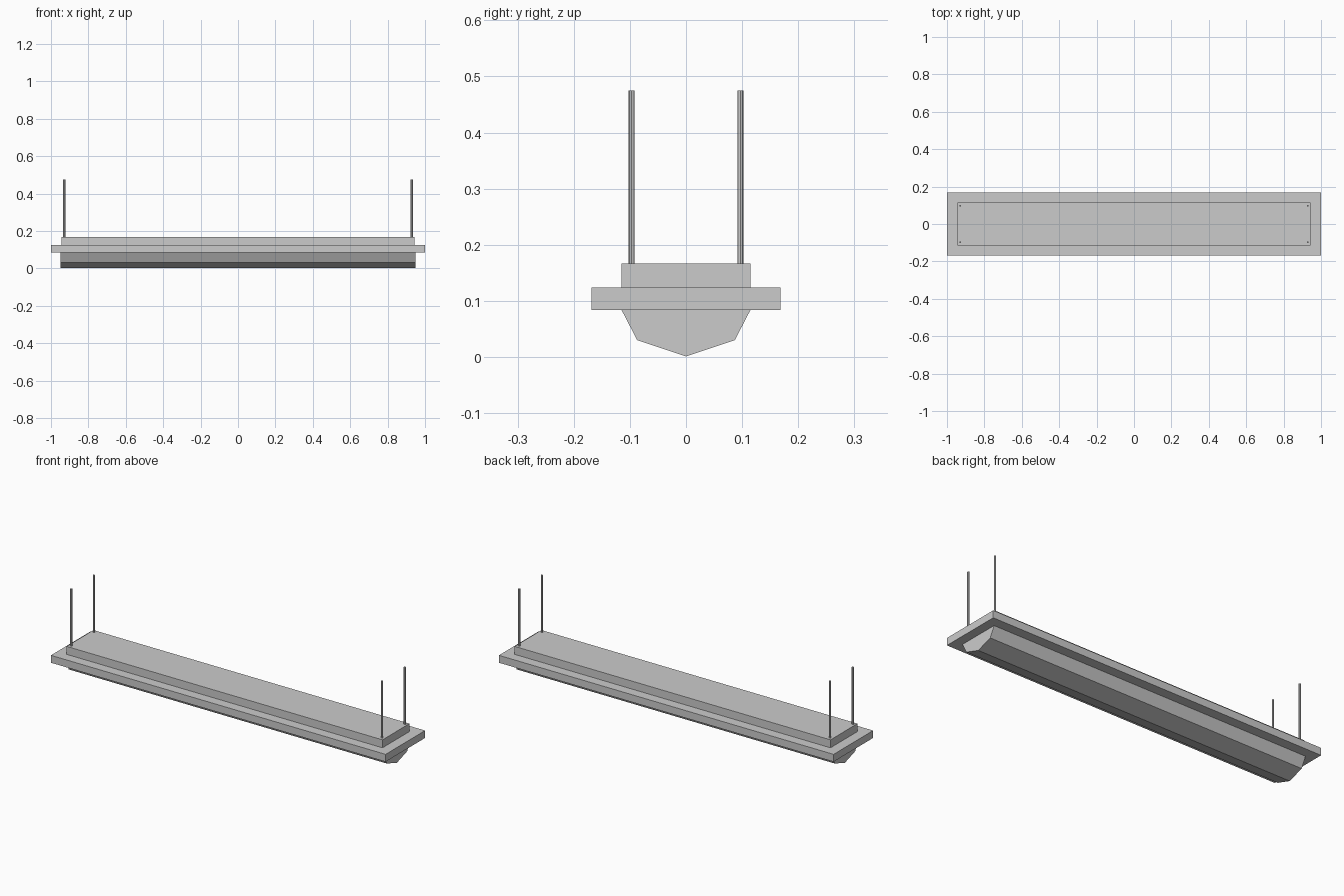
import bpy, bmesh

if "Cube" in bpy.data.objects:
    bpy.data.objects.remove(bpy.data.objects["Cube"])


def box(name, sx, sy, z0, z1):
    bpy.ops.mesh.primitive_cube_add(size=1, location=(0, 0, (z0 + z1) / 2))
    ob = bpy.context.object
    ob.name = name
    ob.scale = (sx, sy, z1 - z0)
    bpy.ops.object.transform_apply(location=False, rotation=False, scale=True)
    return ob


def extrude_along_x(name, profile, half_length):
    bm = bmesh.new()
    face = bm.faces.new([bm.verts.new((-half_length, y, z)) for y, z in profile])
    result = bmesh.ops.extrude_face_region(bm, geom=[face], use_keep_orig=True)
    moved = [g for g in result["geom"] if isinstance(g, bmesh.types.BMVert)]
    bmesh.ops.translate(bm, verts=moved, vec=(2 * half_length, 0, 0))
    bmesh.ops.recalc_face_normals(bm, faces=bm.faces)
    mesh = bpy.data.meshes.new(name)
    bm.to_mesh(mesh)
    bm.free()
    ob = bpy.data.objects.new(name, mesh)
    bpy.context.collection.objects.link(ob)
    return ob


# Wide mounting plate and raised upper housing
box("mounting_plate", 2.0, 0.337, 0.084, 0.124)
box("upper_housing", 1.888, 0.23, 0.124, 0.167)

# Faceted light diffuser hanging below the plate
extrude_along_x("diffuser", [(-0.115, 0.084), (-0.087, 0.030), (0, 0.001),
                             (0.087, 0.030), (0.115, 0.084)], 0.95)

# Four hanging rods at the corners of the housing
for side_x in (-1, 1):
    for side_y in (-1, 1):
        bpy.ops.mesh.primitive_cylinder_add(
            vertices=8, radius=0.0055, depth=0.309,
            location=(0.929 * side_x, 0.097 * side_y, 0.3205))
        end = "left" if side_x < 0 else "right"
        edge = "front" if side_y < 0 else "back"
        bpy.context.object.name = f"hanging_rod_{end}_{edge}"
